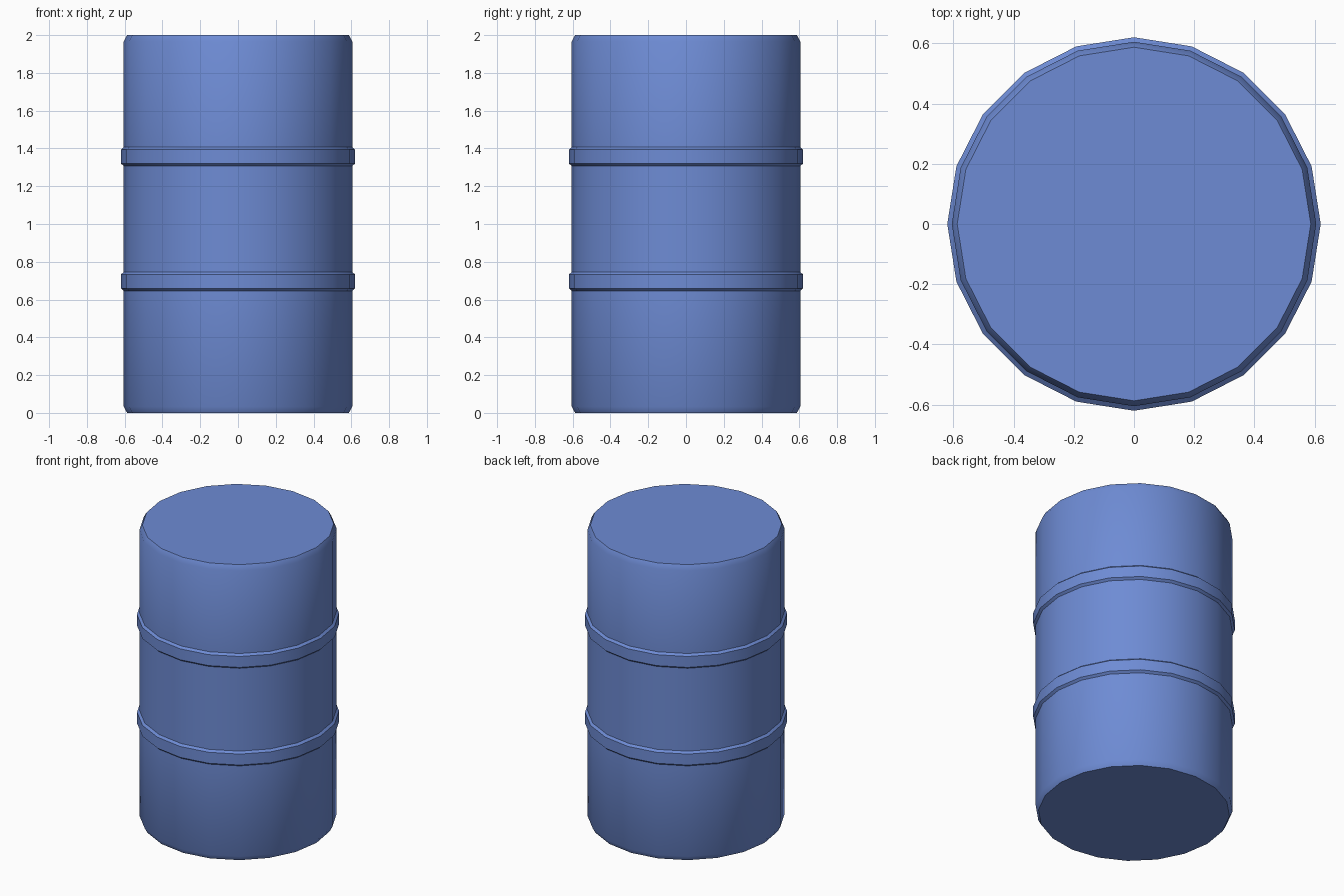
import bpy, bmesh, math

if "Cube" in bpy.data.objects:
    bpy.data.objects.remove(bpy.data.objects["Cube"])

SIDES = 20


def lathe(name, profile, material):
    """Spin a (radius, height) profile around z and cap both ends."""
    bm = bmesh.new()
    loops = []
    for r, z in profile:
        loops.append([bm.verts.new((r * math.cos(math.tau * i / SIDES),
                                    r * math.sin(math.tau * i / SIDES), z))
                      for i in range(SIDES)])
    for a, b in zip(loops, loops[1:]):
        for i in range(SIDES):
            j = (i + 1) % SIDES
            bm.faces.new((a[i], a[j], b[j], b[i]))
    bm.faces.new(loops[0][::-1])
    bm.faces.new(loops[-1])
    mesh = bpy.data.meshes.new(name)
    bm.to_mesh(mesh)
    bm.free()
    mesh.materials.append(material)
    obj = bpy.data.objects.new(name, mesh)
    bpy.context.collection.objects.link(obj)
    bpy.context.view_layer.objects.active = obj
    obj.select_set(True)
    bpy.ops.object.shade_smooth_by_angle(angle=math.radians(35))
    obj.select_set(False)
    return obj


blue = bpy.data.materials.new("blue_paint")
blue.diffuse_color = (0.155, 0.26, 0.66, 1)
blue.use_nodes = True
blue.node_tree.nodes["Principled BSDF"].inputs["Base Color"].default_value = blue.diffuse_color

BODY, RIM, RING = 0.605, 0.587, 0.62


# Raised hoop around the body
def hoop(z):
    return [(BODY, z - 0.05), (RING, z - 0.037), (RING, z + 0.037), (BODY, z + 0.05)]


# Barrel: chamfered ends with two hoops
lathe("barrel",
      [(RIM, 0), (BODY, 0.033)] + hoop(0.696) + hoop(1.357) + [(BODY, 1.967), (RIM, 2)],
      blue)
